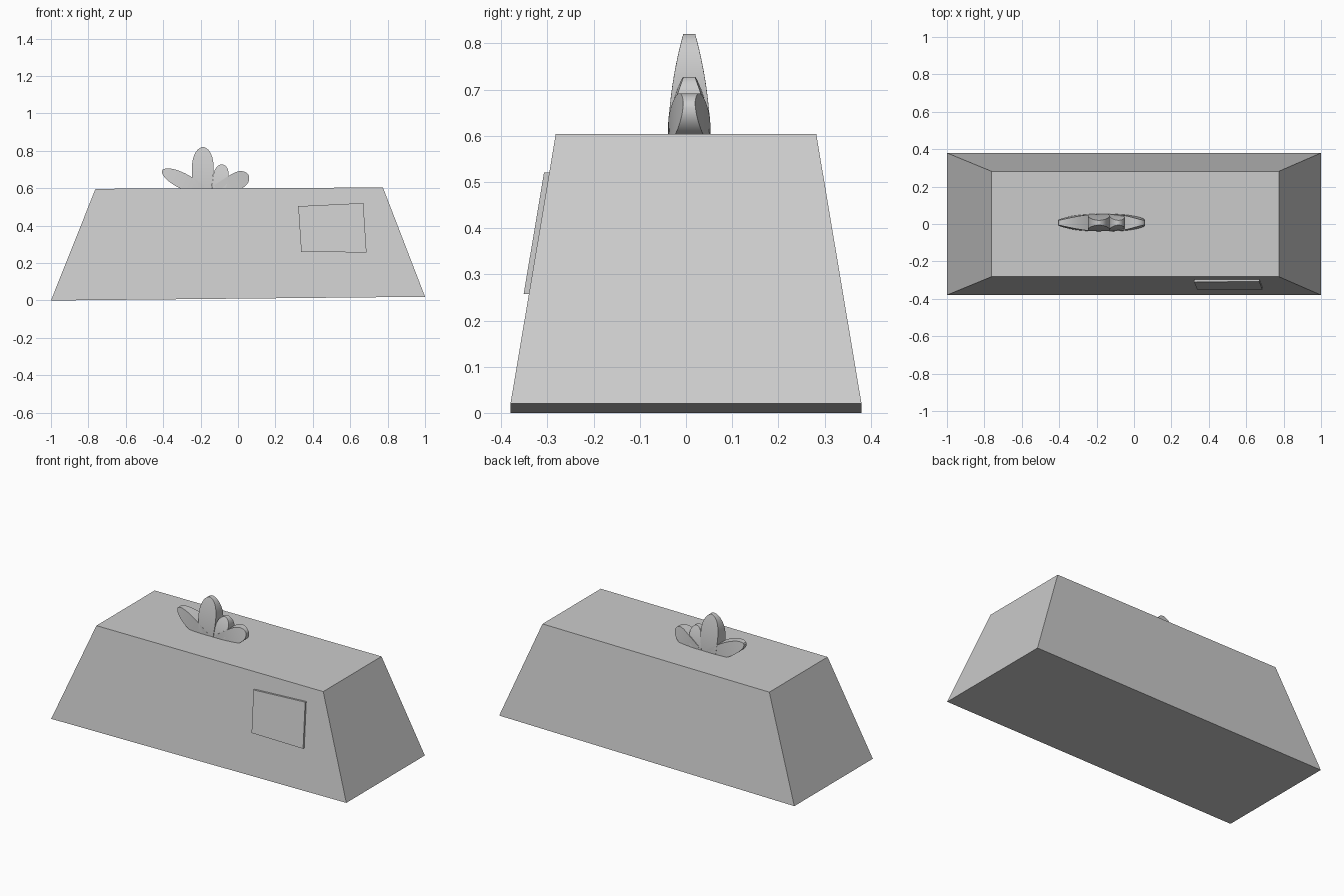
import bpy, math
from mathutils import Vector

if "Cube" in bpy.data.objects:
    bpy.data.objects.remove(bpy.data.objects["Cube"])


def mesh_object(name, verts, faces):
    mesh = bpy.data.meshes.new(name)
    mesh.from_pydata(verts, [], faces)
    mesh.update()
    obj = bpy.data.objects.new(name, mesh)
    bpy.context.collection.objects.link(obj)
    return obj


def box(name, lower, upper):
    """Closed six-sided solid from two matching counter-clockwise rings."""
    n = len(lower)
    faces = [tuple(reversed(range(n))), tuple(range(n, 2 * n))]
    faces += [(i, (i + 1) % n, (i + 1) % n + n, i + n) for i in range(n)]
    return mesh_object(name, lower + upper, faces)


# Tapered block, slightly skewed along x
box("block",
    [(-1, -.38, 0), (1, -.38, .02), (1, .38, .02), (-1, .38, 0)],
    [(-.762, -.282, .597), (.775, -.282, .604), (.775, .282, .604), (-.762, .282, .597)])


# Thin plate lying on the sloping front face
def slope_y(z):
    return -.38 + .098 * (z - .015) / .586


corners = [(.338, .26), (.687, .257), (.67, .521), (.322, .504)]
box("front_plate",
    [(x, slope_y(z) + .01, z) for x, z in corners],
    [(x, slope_y(z) - .012, z) for x, z in corners]).data.flip_normals()
bpy.data.objects["front_plate"].data.flip_normals()


# Petal: outline lofted along its axis, thick at the root and thin at the tip
def petal(name, root, tip, width, fullest, root_width, steps=14):
    a, b = Vector(root), Vector(tip)
    d = b - a
    side = Vector((d.y, -d.x)).normalized()
    verts, faces = [], []
    for i in range(steps + 1):
        t = math.sin(i / steps * math.pi / 2)
        if t < fullest:
            w = root_width + (width - root_width) * math.sin(t / fullest * math.pi / 2)
        else:
            u = (t - fullest) / (1 - fullest)
            w = width * max(math.sqrt(max(1 - u * u, 0)), .12)
        h = .046 - .033 * t ** 2
        c = a + d * t
        for sw, sh in ((-1, -1), (1, -1), (1, 1), (-1, 1)):
            p = c + side * w * sw
            verts.append((p.x, .007 + h * sh, p.y))
    for i in range(steps):
        for k in range(4):
            m = (k + 1) % 4
            faces.append((4 * i + k, 4 * i + m, 4 * i + 4 + m, 4 * i + 4 + k))
    e = 4 * steps
    faces += [(3, 2, 1, 0), (e, e + 1, e + 2, e + 3)]
    obj = mesh_object(name, verts, faces)
    bpy.ops.object.select_all(action='DESELECT')
    obj.select_set(True)
    bpy.context.view_layer.objects.active = obj
    bpy.ops.object.shade_smooth_by_angle(angle=math.radians(35))


petal("petal_tall", (-.19, .58), (-.187, .82), .058, .55, .045)
petal("petal_left", (-.19, .585), (-.405, .695), .042, .5, .03)
petal("petal_small", (-.105, .58), (-.082, .727), .04, .62, .035)
petal("petal_right", (-.11, .585), (.056, .67), .046, .68, .035)
